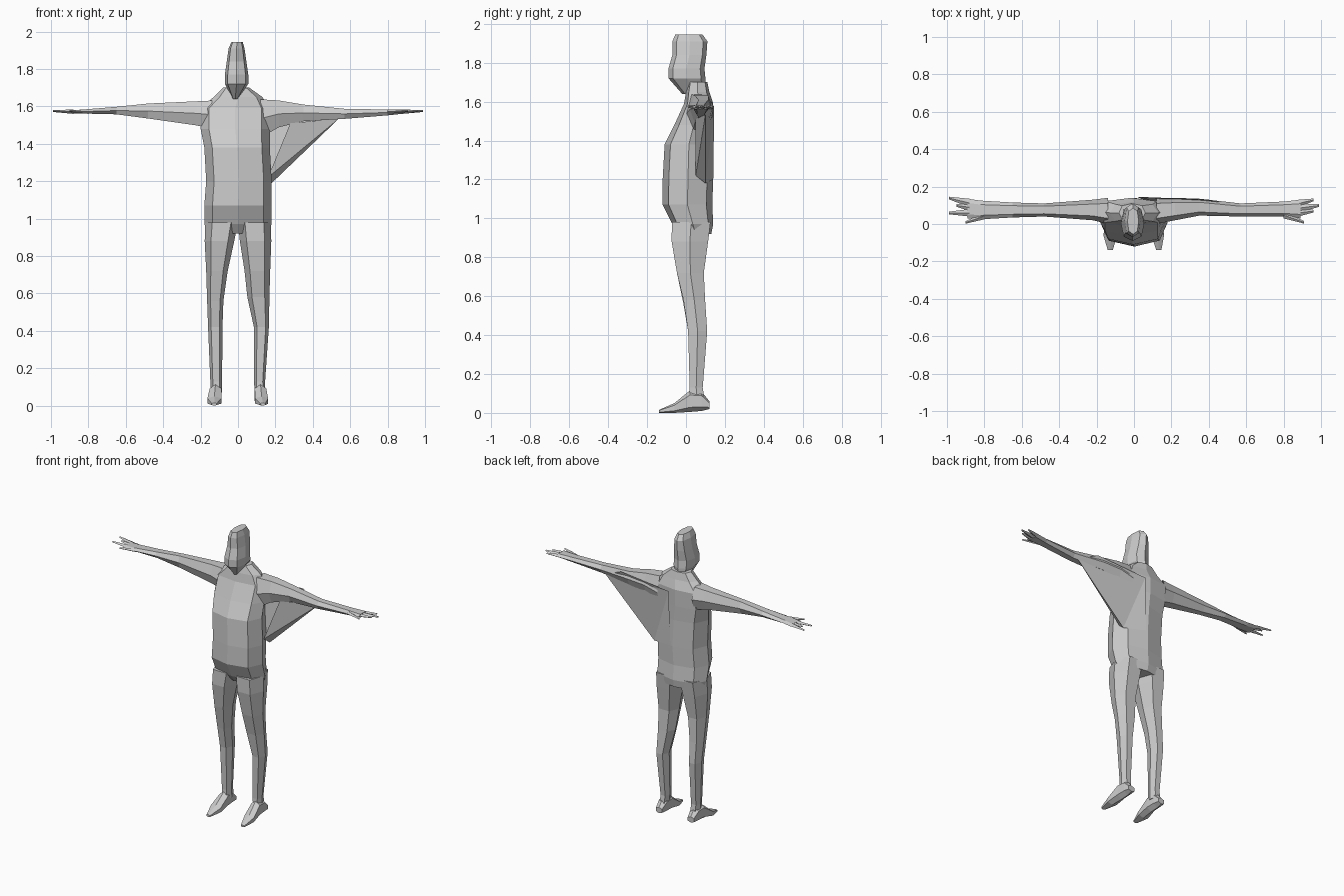
import bpy, bmesh, math


def make(name, verts, faces):
    mesh = bpy.data.meshes.new(name)
    mesh.from_pydata(verts, [], faces)
    bm = bmesh.new()
    bm.from_mesh(mesh)
    bmesh.ops.recalc_face_normals(bm, faces=bm.faces)
    bm.to_mesh(mesh)
    bm.free()
    obj = bpy.data.objects.new(name, mesh)
    bpy.context.collection.objects.link(obj)
    return obj


def loft(name, rows, sides=6, along="z", start=0.0, cap_start=True):
    """Rows: position along the axis, then min/max of the two cross directions."""
    verts, faces = [], []
    for t, a0, a1, b0, b1 in rows:
        for i in range(sides):
            ang = start + math.tau * i / sides
            c, s = math.cos(ang), math.sin(ang)
            c = math.copysign(abs(c) ** 0.8, c)
            s = math.copysign(abs(s) ** 0.8, s)
            a = (a0 + a1) / 2 + c * (a1 - a0) / 2
            b = (b0 + b1) / 2 + s * (b1 - b0) / 2
            verts.append((a, b, t) if along == "z" else (t, a, b) if along == "x" else (a, t, b))
    for r in range(len(rows) - 1):
        for i in range(sides):
            j = (i + 1) % sides
            p, q = r * sides, (r + 1) * sides
            faces.append((p + i, p + j, q + j, q + i))
    if cap_start:
        faces.append(tuple(range(sides)))
    faces.append(tuple((len(rows) - 1) * sides + i for i in range(sides)))
    return make(name, verts, faces)


# Torso, from the hips to the base of the neck
loft("torso", [
    (0.92, -0.16, 0.16, -0.03, 0.13),
    (0.97, -0.18, 0.18, -0.07, 0.14),
    (1.07, -0.18, 0.18, -0.12, 0.135),
    (1.20, -0.17, 0.18, -0.12, 0.14),
    (1.38, -0.18, 0.17, -0.11, 0.14),
    (1.48, -0.20, 0.17, -0.06, 0.14),
    (1.59, -0.20, 0.17, -0.01, 0.14),
    (1.65, -0.13, 0.13, 0.00, 0.12),
    (1.70, -0.08, 0.06, 0.01, 0.11)], sides=8)

# Head with a hanging chin
loft("head", [
    (1.64, -0.03, 0.00, -0.02, 0.10),
    (1.72, -0.07, 0.055, -0.09, 0.10),
    (1.77, -0.07, 0.055, -0.09, 0.095),
    (1.84, -0.06, 0.045, -0.07, 0.105),
    (1.91, -0.05, 0.035, -0.07, 0.11),
    (1.945, -0.035, 0.025, -0.055, 0.085)], sides=8)

# Arms, reaching out sideways
loft("left_arm", [
    (0.12, 0.00, 0.14, 1.42, 1.65),
    (0.22, 0.02, 0.14, 1.48, 1.64),
    (0.35, 0.045, 0.135, 1.515, 1.615),
    (0.57, 0.04, 0.11, 1.53, 1.59),
    (0.80, 0.04, 0.12, 1.55, 1.585),
    (0.89, 0.03, 0.13, 1.56, 1.585)], along="x", cap_start=False)
loft("right_arm", [
    (-0.14, 0.00, 0.14, 1.47, 1.64),
    (-0.22, 0.02, 0.13, 1.49, 1.635),
    (-0.48, 0.04, 0.11, 1.53, 1.62),
    (-0.65, 0.035, 0.115, 1.555, 1.60),
    (-0.82, 0.025, 0.125, 1.56, 1.585),
    (-0.89, 0.03, 0.135, 1.56, 1.58)], along="x", cap_start=False)

# Pointed fingers and thumbs: base x, tip x, base y range, tip y
for side, label, prongs in (
        (1, "left", [(0.88, 0.96, 0.09, 0.13, 0.13), (0.88, 0.99, 0.06, 0.11, 0.10),
                     (0.88, 0.96, 0.04, 0.08, 0.07), (0.80, 0.91, 0.03, 0.065, 0.01)]),
        (-1, "right", [(0.88, 0.99, 0.09, 0.135, 0.14), (0.88, 0.95, 0.07, 0.11, 0.10),
                       (0.88, 0.99, 0.04, 0.08, 0.06), (0.80, 0.90, 0.025, 0.06, 0.01)])):
    for n, (x0, x1, y0, y1, ty) in enumerate(prongs):
        loft(f"{label}_finger_{n + 1}", [
            (side * x0, y0, y1, 1.56, 1.583),
            (side * x1, ty - 0.008, ty + 0.006, 1.57, 1.58)], sides=4, along="x", cap_start=False)

# Draped web from the back to the left arm
make("back_web", [(0.54, 0.10, 1.535), (0.17, 0.10, 1.18), (0.03, 0.145, 1.57),
                  (0.02, 0.14, 1.20), (0.28, 0.05, 1.51), (0.16, 0.05, 1.22), (0.40, 0.13, 1.60)],
     [(0, 1, 2), (1, 3, 2), (0, 2, 6), (0, 4, 5), (0, 5, 1)])

# Legs: height, x range, y range
loft("left_leg", [
    (0.07, 0.09, 0.145, 0.01, 0.10),
    (0.13, 0.085, 0.145, 0.015, 0.09),
    (0.42, 0.085, 0.165, 0.005, 0.115),
    (0.58, 0.05, 0.168, -0.02, 0.105),
    (0.72, 0.035, 0.172, -0.055, 0.10),
    (0.88, 0.01, 0.178, -0.085, 0.125),
    (0.98, 0.00, 0.175, -0.085, 0.138)])
loft("right_leg", [
    (0.07, -0.145, -0.085, 0.01, 0.10),
    (0.13, -0.148, -0.085, 0.015, 0.09),
    (0.42, -0.16, -0.083, 0.005, 0.115),
    (0.56, -0.165, -0.078, -0.02, 0.105),
    (0.72, -0.17, -0.055, -0.055, 0.10),
    (0.88, -0.178, -0.02, -0.085, 0.125),
    (0.98, -0.175, 0.00, -0.085, 0.138)])

# Feet: wedges from heel to toe
for side, label in ((1, "left"), (-1, "right")):
    cx = side * 0.12
    loft(label + "_foot", [
        (0.12, cx - 0.026, cx + 0.026, 0.02, 0.06),
        (0.08, cx - 0.035, cx + 0.032, 0.01, 0.11),
        (0.02, cx - 0.035, cx + 0.035, 0.005, 0.115),
        (-0.06, cx - 0.04 + side * 0.008, cx + 0.04 + side * 0.005, 0.00, 0.05),
        (-0.14, cx - 0.012 + side * 0.01, cx + 0.018 + side * 0.01, 0.00, 0.015)],
        along="y", start=math.pi / 6)
